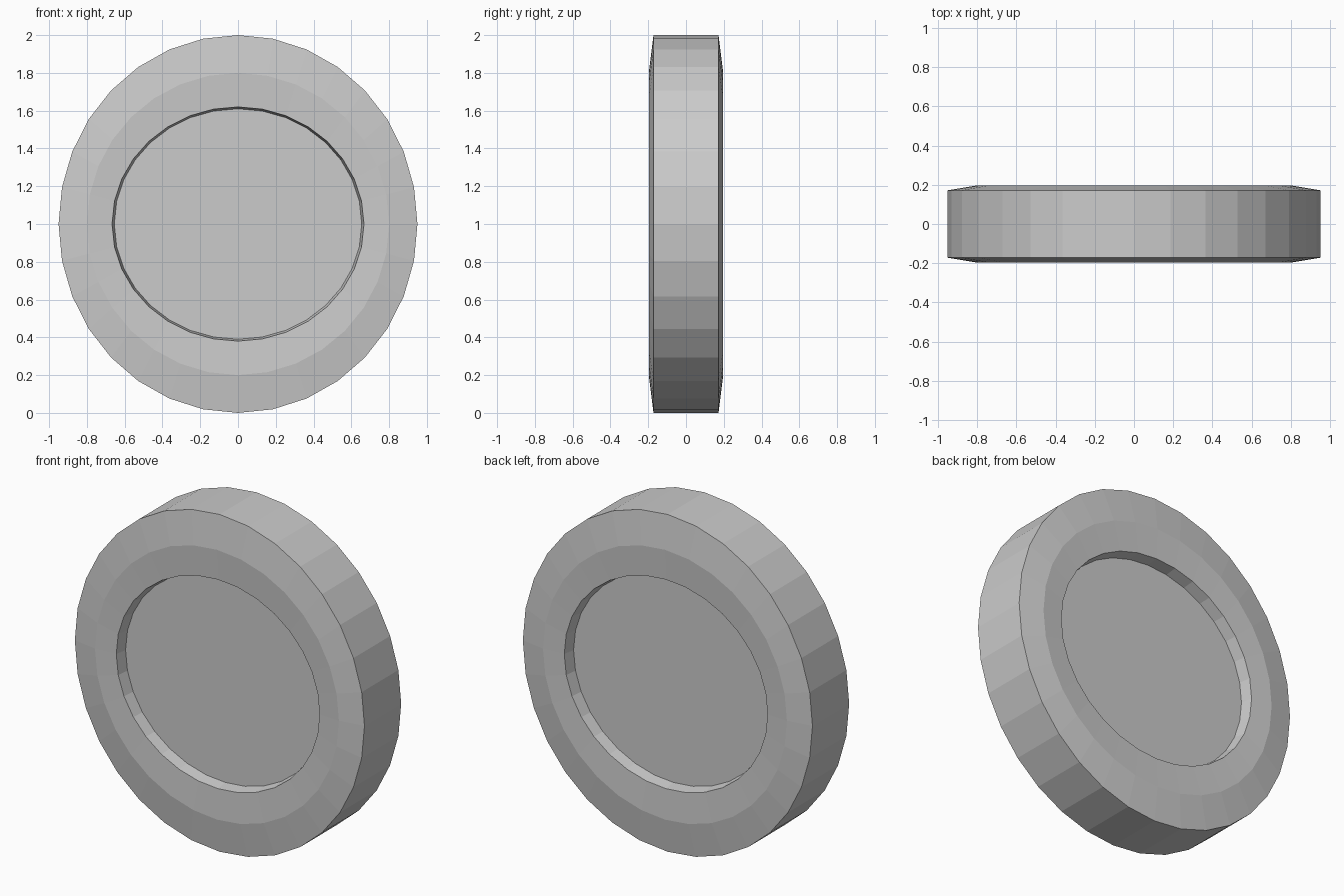
import bpy, bmesh
from math import sin, cos, tau

if "Cube" in bpy.data.objects:
    bpy.data.objects.remove(bpy.data.objects["Cube"])

SIDES = 32

# Front half of the profile: (x radius, z radius, y), floor to outer rim
half = [
    (0.655, 0.61, -0.118),   # recessed floor
    (0.667, 0.62, -0.188),   # recess lip
    (0.80, 0.80, -0.197),    # raised crest
    (0.95, 1.00, -0.172),    # outer rim
]
# Mirror to the back
profile = half + [(rx, rz, -y) for rx, rz, y in reversed(half)]

bm = bmesh.new()
rings = []
for rx, rz, y in profile:
    rings.append([bm.verts.new((rx * cos(tau * i / SIDES), y,
                                1 + rz * sin(tau * i / SIDES)))
                  for i in range(SIDES)])

# Walls between neighbouring rings
for a, b in zip(rings, rings[1:]):
    for i in range(SIDES):
        j = (i + 1) % SIDES
        bm.faces.new((a[i], a[j], b[j], b[i]))

# Recessed floors, front and back
bm.faces.new(rings[0])
bm.faces.new(rings[-1])
bmesh.ops.recalc_face_normals(bm, faces=bm.faces)

mesh = bpy.data.meshes.new("disc")
bm.to_mesh(mesh)
bm.free()
disc = bpy.data.objects.new("disc", mesh)
bpy.context.collection.objects.link(disc)
